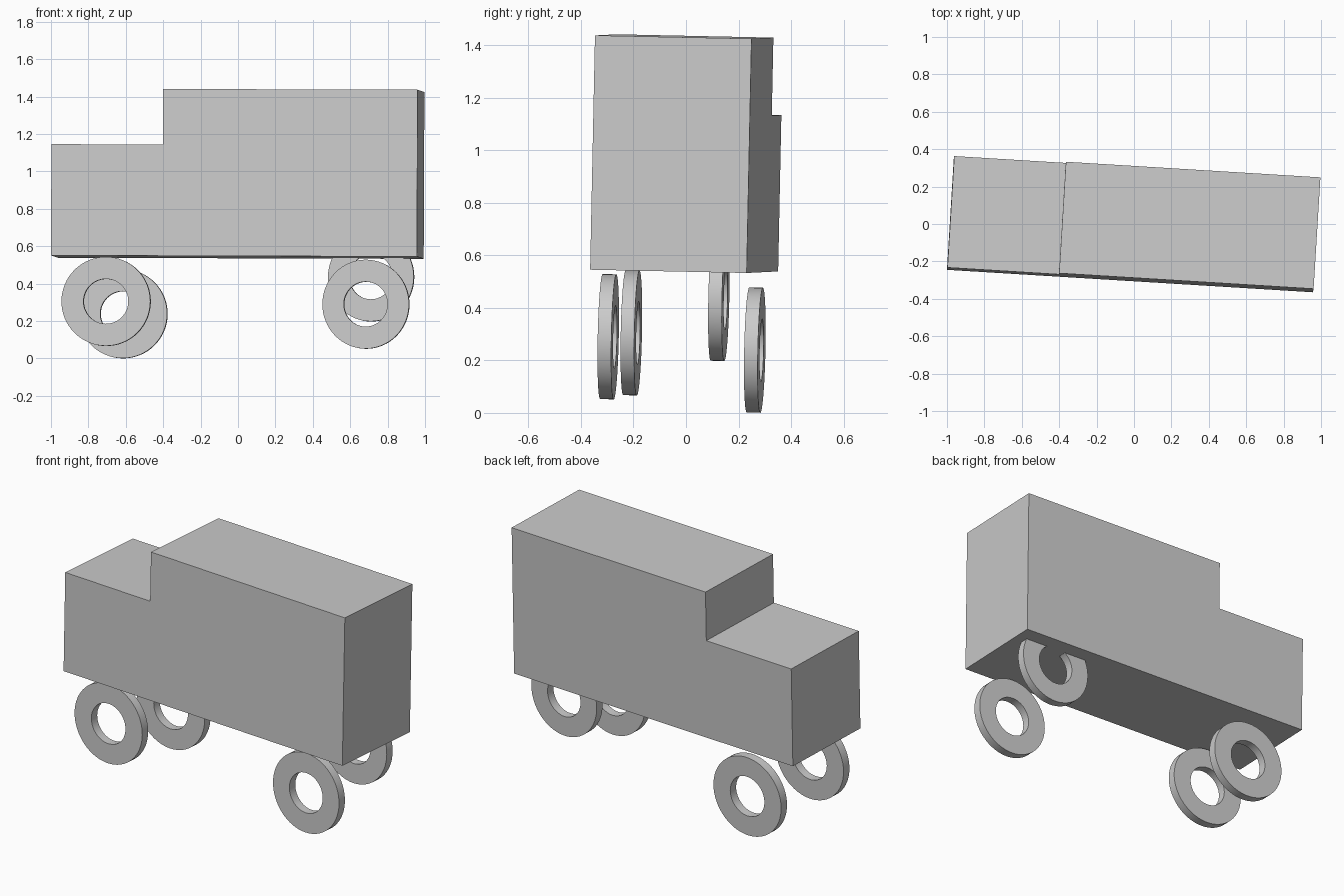
import bpy, bmesh, math
from mathutils import Matrix, Vector

if "Cube" in bpy.data.objects:
    bpy.data.objects.remove(bpy.data.objects["Cube"])

# Shared slight lean of the whole toy: yaw to the right, tipped back a little
X = Vector((1.957, -0.12, -0.006)).normalized()
Y = Vector((0.04, 0.595, -0.0125))
Y = (Y - X * Y.dot(X)).normalized()
Z = X.cross(Y)
LEAN = Matrix((X, Y, Z)).transposed().to_4x4()


def finish(bm, name, location, scale=(1, 1, 1)):
    bmesh.ops.recalc_face_normals(bm, faces=bm.faces)
    mesh = bpy.data.meshes.new(name)
    bm.to_mesh(mesh)
    bm.free()
    obj = bpy.data.objects.new(name, mesh)
    bpy.context.collection.objects.link(obj)
    obj.matrix_world = Matrix.Translation(location) @ LEAN @ Matrix.Diagonal((*scale, 1))
    return obj


# Body: stepped side profile (low bonnet, tall box) extruded through its depth
L, D, H, CAB_L, CAB_H = 1.96, 0.597, 0.892, 0.597, 0.595
profile = [(0, 0), (L, 0), (L, H), (CAB_L, H), (CAB_L, CAB_H), (0, CAB_H)]
bm = bmesh.new()
side = bm.faces.new([bm.verts.new((x, 0, z)) for x, z in profile])
ext = bmesh.ops.extrude_face_region(bm, geom=[side], use_keep_orig=True)
bmesh.ops.translate(bm, vec=(0, D, 0),
                    verts=[g for g in ext["geom"] if isinstance(g, bmesh.types.BMVert)])
finish(bm, "body", (-1.0, -0.245, 0.551))


# Wheels: flat rings made by sweeping a rectangular section round the axle
def wheel(name, location, sx, outer=0.238, inner=0.12, width=0.052, n=64):
    bm = bmesh.new()
    section = [(inner, -width / 2), (outer, -width / 2), (outer, width / 2), (inner, width / 2)]
    rings = [[bm.verts.new((r * math.cos(a), y, r * math.sin(a))) for r, y in section]
             for a in (2 * math.pi * i / n for i in range(n))]
    for i in range(n):
        a, b = rings[i], rings[(i + 1) % n]
        for j in range(4):
            k = (j + 1) % 4
            bm.faces.new((a[j], a[k], b[k], b[j]))
    obj = finish(bm, name, location, (sx, 1, 1))
    bpy.ops.object.select_all(action='DESELECT')
    obj.select_set(True)
    bpy.context.view_layer.objects.active = obj
    bpy.ops.object.shade_smooth_by_angle(angle=math.radians(30))


wheel("left_front_wheel", (-0.705, -0.208, 0.305), 1.0)
wheel("left_back_wheel", (-0.615, 0.262, 0.239), 1.0)
wheel("right_front_wheel", (0.684, -0.296, 0.29), 0.975)
wheel("right_back_wheel", (0.712, 0.125, 0.436), 0.965)
